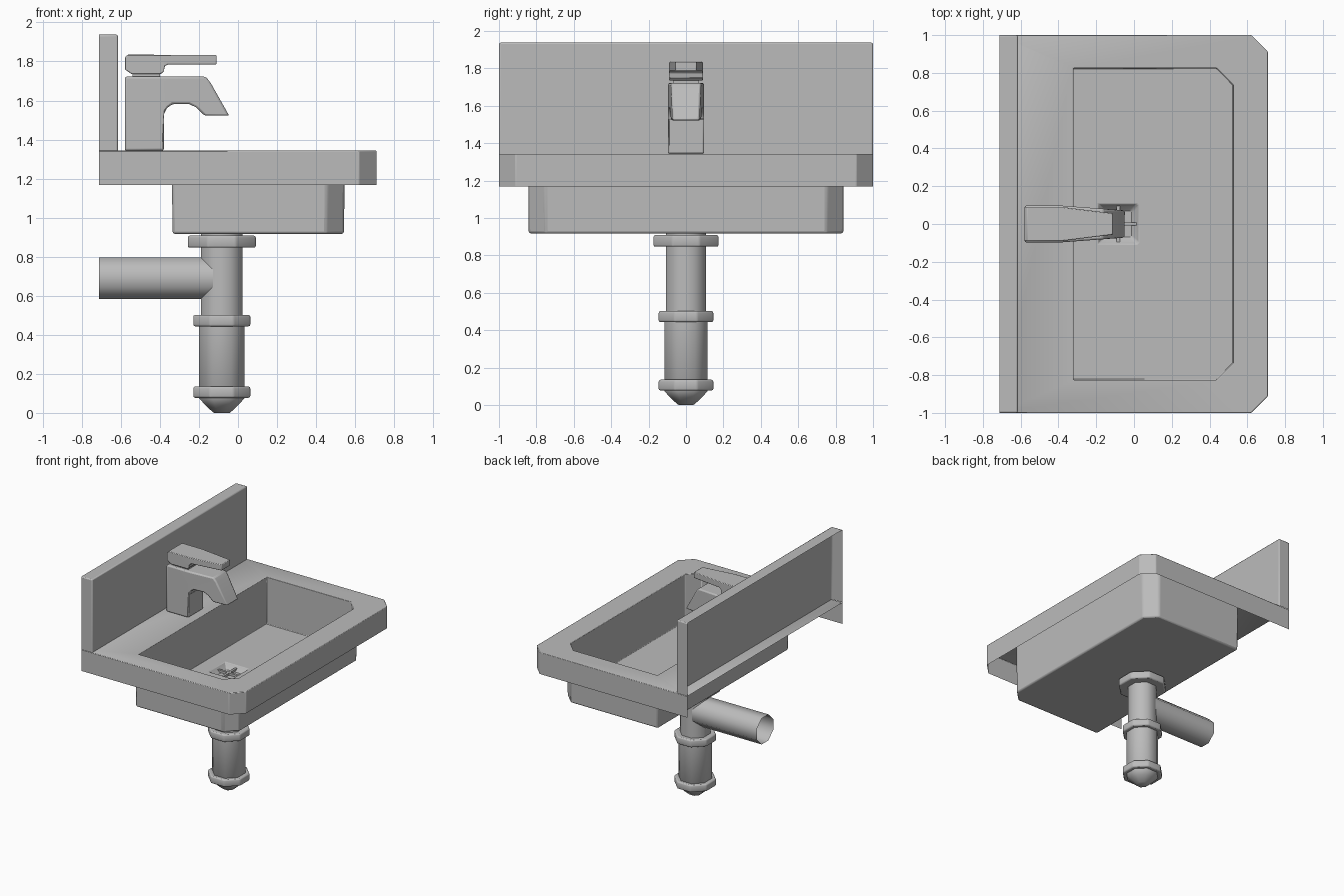
import bpy, bmesh, math

if "Cube" in bpy.data.objects:
    bpy.data.objects.remove(bpy.data.objects["Cube"])

mat = bpy.data.materials.new("plain_grey")
mat.diffuse_color = (0.5, 0.5, 0.5, 1)
mat.use_nodes = True
mat.node_tree.nodes["Principled BSDF"].inputs["Base Color"].default_value = mat.diffuse_color


def finish(name, bm, bevel=0, angle=30):
    mesh = bpy.data.meshes.new(name)
    bm.to_mesh(mesh)
    bm.free()
    mesh.materials.append(mat)
    ob = bpy.data.objects.new(name, mesh)
    bpy.context.collection.objects.link(ob)
    if bevel:
        mod = ob.modifiers.new("soft_edges", 'BEVEL')
        mod.width, mod.segments, mod.limit_method = bevel, 2, 'ANGLE'
        mod.angle_limit = math.radians(28)
    bpy.ops.object.select_all(action='DESELECT')
    ob.select_set(True)
    bpy.context.view_layer.objects.active = ob
    bpy.ops.object.shade_smooth_by_angle(angle=math.radians(angle))
    return ob


def loft(name, rings, cap_start=False, cap_end=False, skip=(), flip=False, bevel=0, angle=30):
    """Join rings of equal point count; skip holds (strip, side) pairs left open."""
    bm = bmesh.new()
    vs = [[bm.verts.new(p) for p in r] for r in rings]
    n = len(rings[0])
    for k in range(len(vs) - 1):
        for i in range(n):
            if (k, i) not in skip:
                j = (i + 1) % n
                bm.faces.new((vs[k][i], vs[k][j], vs[k + 1][j], vs[k + 1][i]))
    if cap_start:
        bm.faces.new(vs[0][::-1])
    if cap_end:
        bm.faces.new(vs[-1])
    if flip:
        bmesh.ops.reverse_faces(bm, faces=bm.faces[:])
    return finish(name, bm, bevel, angle)


def plan(x0, x1, w, c, z):
    """Rectangle with its two front-side corners cut, counterclockwise."""
    return [(x0, -w, z), (x1 - c, -w, z), (x1, c - w, z),
            (x1, w - c, z), (x1 - c, w, z), (x0, w, z)]


def box(name, x0, x1, y0, y1, z0, z1, bevel=0):
    rings = [[(x0, y0, z), (x1, y0, z), (x1, y1, z), (x0, y1, z)] for z in (z0, z1)]
    return loft(name, rings, True, True, bevel=bevel)


def tube(name, prof, bevel=0, caps=True):
    """Eight-sided upright turning; prof lists (flat radius, z) from the bottom up."""
    k = 1 / math.cos(math.pi / 8)
    rings = [[(-0.083 + r * k * math.cos(a), r * k * math.sin(a), z)
              for a in [(i + .5) * math.pi / 4 for i in range(8)]] for r, z in prof]
    return loft(name, rings, caps, caps, bevel=bevel, angle=50)


def tapered_prism(name, pts, split, w0, w1, bevel):
    """Side profile extruded along y, narrowing past x = split."""
    bm = bmesh.new()
    f = bm.faces.new([bm.verts.new((x, -1, z)) for x, z in pts])
    ext = bmesh.ops.extrude_face_region(bm, geom=[f])["geom"]
    for v in ext:
        if isinstance(v, bmesh.types.BMVert):
            v.co.y = 1
    bmesh.ops.bisect_plane(bm, geom=bm.verts[:] + bm.edges[:] + bm.faces[:],
                           plane_co=(split, 0, 0), plane_no=(1, 0, 0))
    tip = max(p[0] for p in pts)
    for v in bm.verts:
        t = max(0, (v.co.x - split) / (tip - split))
        v.co.y *= w0 + (w1 - w0) * t
    bmesh.ops.recalc_face_normals(bm, faces=bm.faces[:])
    return finish(name, bm, bevel, 40)


# Counter skirt, top, inner bowl and drain funnel in one sheet; back and underside open
loft("counter_and_bowl", [
    plan(-.713, .71, 1, .09, 1.168), plan(-.713, .71, 1, .09, 1.343),
    plan(-.32, .525, .825, .088, 1.343), plan(-.32, .525, .825, .088, .96),
    plan(-.205, .04, .122, .01, .96), plan(-.19, .025, .107, .01, .96),
    plan(-.175, .01, .092, .01, .94), plan(-.13, -.035, .048, .006, .90)],
    cap_end=True, skip={(0, 5)}, bevel=.01)

# Outer bowl shell
loft("bowl_shell", [plan(-.335, .543, .841, .09, .917), plan(-.34, .547, .845, .09, 1.338)],
     cap_start=True, bevel=.012)

# Backsplash, open at the back
loft("backsplash", [[(x, -1, 1.343), (x, 1, 1.343), (x, 1, 1.937), (x, -1, 1.937)]
                    for x in (-.713, -.615)], cap_end=True, skip={(0, 0)}, bevel=.008)

# Drain cross bars
box("drain_bar_long", -.18, .015, -.009, .009, .925, .943)
box("drain_bar_cross", -.092, -.074, -.1, .1, .925, .943)

# Faucet body with spout
tapered_prism("faucet_body", [
    (-.58, 1.343), (-.38, 1.343), (-.38, 1.53), (-.365, 1.56), (-.335, 1.582), (-.25, 1.582),
    (-.215, 1.565), (-.17, 1.522), (-.045, 1.522), (-.14, 1.69), (-.165, 1.722),
    (-.58, 1.722)], -.38, .097, .072, .01)

# Lever handle and its neck
tapered_prism("faucet_lever", [
    (-.58, 1.76), (-.545, 1.735), (-.395, 1.735), (-.38, 1.75), (-.375, 1.775), (-.36, 1.785),
    (-.11, 1.785), (-.11, 1.833), (-.565, 1.835), (-.58, 1.82)], -.38, .09, .056, .008)
box("lever_neck", -.54, -.4, -.07, .07, 1.71, 1.745)

# Drain pipe, rings and cap
tube("upper_collar", [(.174, .846), (.174, .908)], .01)
tube("upper_pipe", [(.107, .47), (.107, .92)])
tube("lower_pipe", [(.045, .003), (.085, .04), (.116, .075), (.116, .475)])
tube("middle_ring", [(.146, .443), (.146, .502)], .01)
tube("lower_ring", [(.146, .077), (.146, .135)], .01)
tube("cap_tip", [(.04, 0), (.05, .008)])

# Waste pipe to the wall, open at its end
r = .106 / math.cos(math.pi / 8)
ring = [(r * math.cos(a), .69 + r * math.sin(a)) for a in [(i + .5) * math.pi / 4 for i in range(8)]]
loft("waste_pipe", [[(x, y, z) for y, z in ring] for x in (-.713, -.1)], angle=50)
